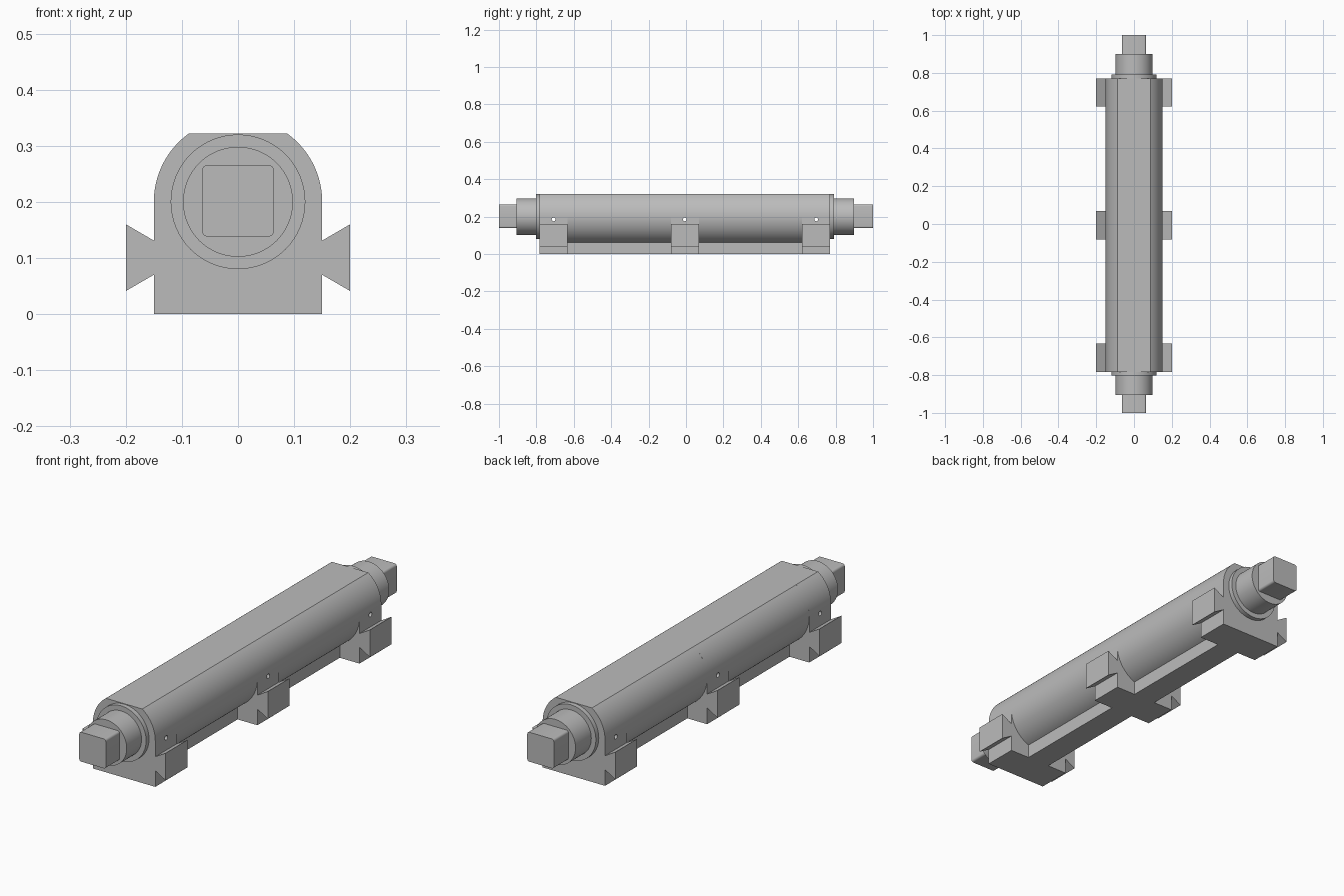
import bpy, bmesh, math
from math import sin, cos, pi, asin, sqrt

cube = bpy.data.objects.get("Cube")
if cube:
    bpy.data.objects.remove(cube, do_unlink=True)

steel = bpy.data.materials.new("plain grey steel")
steel.use_nodes = True
GREY = (0.5, 0.5, 0.5, 1)
steel.diffuse_color = GREY
steel.node_tree.nodes["Principled BSDF"].inputs["Base Color"].default_value = GREY

AXIS = 0.2          # height of the shaft centre line
R = 0.15            # barrel radius
TOP = 0.322         # height of the milled flat
SHIFT = -0.006      # the body sits slightly forward
HALF = 0.777        # half length of the body
FOOT = 0.15         # length of one mounting foot
WEB = 0.055         # half width of the base rail


def arc(start, end, r=R, n=32):
    return [(r * cos(start + (end - start) * i / n),
             AXIS + r * sin(start + (end - start) * i / n)) for i in range(n + 1)]


def mirrored(right):
    """Close a right-hand half outline (bottom to top) into a symmetric one."""
    return right + [(-x, z) for x, z in reversed(right)]


def extrude(name, outline, y0, y1):
    bm = bmesh.new()
    face = bm.faces.new([bm.verts.new((x, y0, z)) for x, z in outline])
    out = bmesh.ops.extrude_face_region(bm, geom=[face])
    moved = [v for v in out["geom"] if isinstance(v, bmesh.types.BMVert)]
    bmesh.ops.translate(bm, vec=(0, y1 - y0, 0), verts=moved)
    bmesh.ops.recalc_face_normals(bm, faces=bm.faces)
    mesh = bpy.data.meshes.new(name)
    bm.to_mesh(mesh)
    bm.free()
    obj = bpy.data.objects.new(name, mesh)
    mesh.materials.append(steel)
    bpy.context.collection.objects.link(obj)
    return obj


def smooth(obj):
    bpy.ops.object.select_all(action="DESELECT")
    obj.select_set(True)
    bpy.context.view_layer.objects.active = obj
    bpy.ops.object.shade_smooth_by_angle(angle=math.radians(25))


def disc(r):
    return arc(0, 2 * pi, r, 64)[:-1]


# Half outlines of the two body sections
flat_angle = asin((TOP - AXIS) / R)
web_angle = -math.acos(WEB / R)
foot_outline = mirrored([(R, 0), (R, 0.07), (0.2, 0.041), (0.2, 0.16), (R, 0.131)]
                        + arc(0, flat_angle))
barrel_outline = mirrored([(WEB, 0)] + arc(web_angle, flat_angle, n=48))

# Barrel sections with a base rail, between the feet
mid = FOOT / 2
for name, y0, y1 in (("front_barrel", -HALF + FOOT, -mid), ("back_barrel", mid, HALF - FOOT)):
    smooth(extrude(name, barrel_outline, y0 + SHIFT, y1 + SHIFT))

# Dovetailed feet, each cross-drilled
for name, y in (("front_foot", -HALF + mid), ("middle_foot", 0), ("back_foot", HALF - mid)):
    y += SHIFT
    foot = extrude(name, foot_outline, y - mid, y + mid)
    bpy.ops.mesh.primitive_cylinder_add(vertices=20, radius=0.01, depth=1,
                                        location=(0, y, 0.185), rotation=(0, pi / 2, 0))
    drill = bpy.context.object
    drill.name = name + "_drill"
    drill.data.materials.append(steel)
    drill.hide_render = True
    cut = foot.modifiers.new("cross hole", "BOOLEAN")
    cut.operation = "DIFFERENCE"
    cut.solver = "EXACT"
    cut.object = drill
    bpy.context.view_layer.update()
    bpy.context.view_layer.objects.active = foot
    bpy.ops.object.modifier_apply(modifier=cut.name)
    bpy.data.objects.remove(drill, do_unlink=True)
    smooth(foot)

# Collar, round shaft and square drive at both ends
c = 0.01
square = []
for sx, sz, a in ((1, 1, 0), (-1, 1, pi / 2), (-1, -1, pi), (1, -1, 1.5 * pi)):
    for i in range(5):
        t = a + i * pi / 8
        square.append((sx * (0.064 - c) + c * cos(t), 0.202 + sz * (0.064 - c) + c * sin(t)))

for side, s in (("front", -1), ("back", 1)):
    end = s * HALF + SHIFT
    collar = s * 0.797 + SHIFT
    shoulder = s * 0.902 + SHIFT / 2
    smooth(extrude(side + "_collar", disc(0.12), end, collar))
    smooth(extrude(side + "_shaft", disc(0.098), collar, shoulder))
    smooth(extrude(side + "_square_drive", square, shoulder, s))
